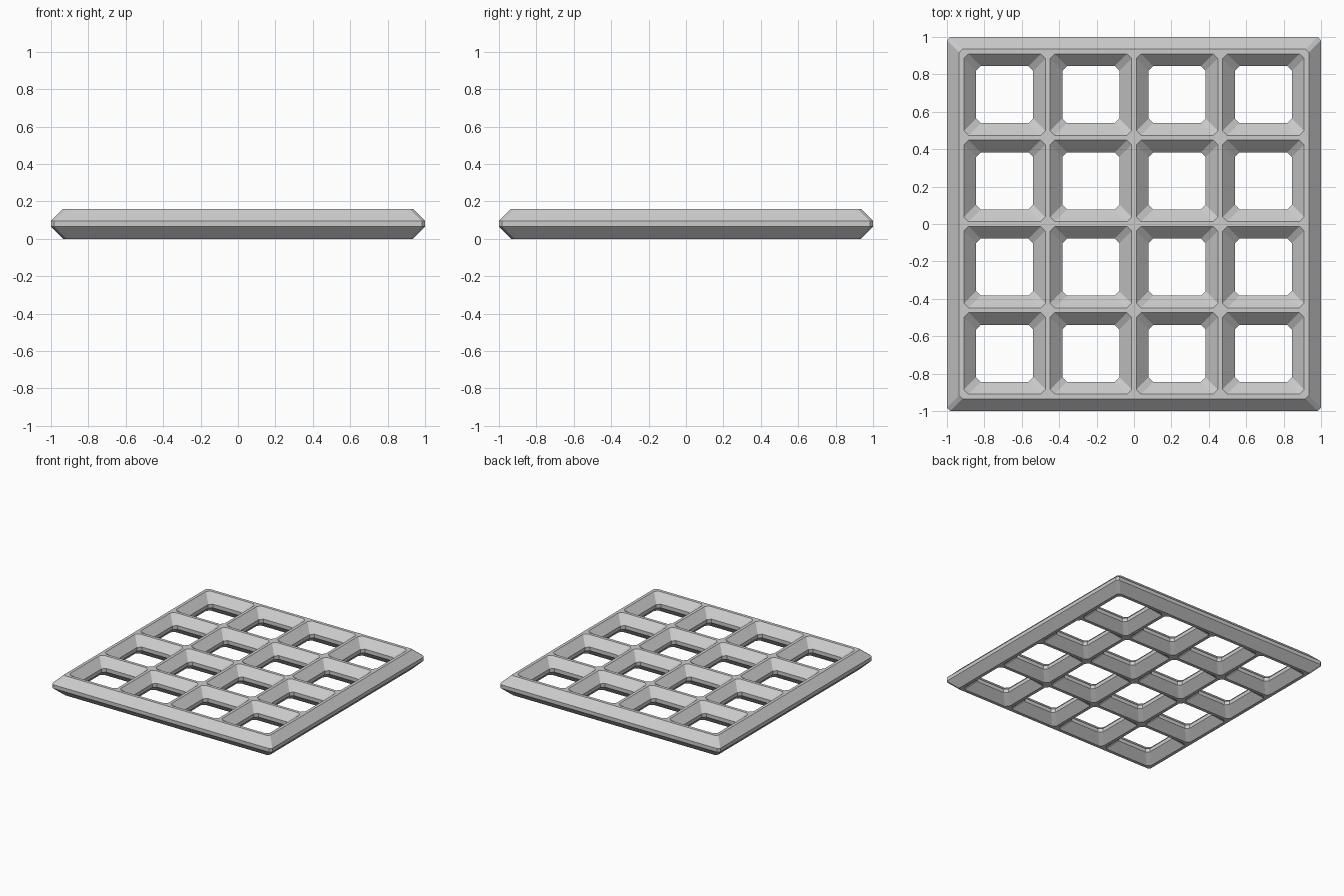
import bpy, bmesh

if "Cube" in bpy.data.objects:
    bpy.data.objects.remove(bpy.data.objects["Cube"])

H = 0.16                      # lattice thickness
PITCH = 0.461                 # spacing of the bar centre lines
WIDE, NARROW = 0.078, 0.0125  # bar half-widths at the middle and at top/bottom
EDGE = 0.9225                 # centre line of the outer bars
# Bevelled diamond section: (half-width, z), bottom to top
SECTION = [(NARROW, 0), (WIDE, 0.065), (WIDE, 0.095), (NARROW, H)]

bm = bmesh.new()
top_edges, bottom_edges = [], []


def chamfered_square(cx, cy, r, c, z):
    pts = [(r, r - c), (r - c, r), (c - r, r), (-r, r - c),
           (-r, c - r), (c - r, -r), (r - c, -r), (r, c - r)]
    return [bm.verts.new((cx + x, cy + y, z)) for x, y in pts]


def wall(cx, cy, radius, sign, chamfer):
    # Stack chamfered squares following the bar section and skin them
    loops = [chamfered_square(cx, cy, radius + sign * w, chamfer, z) for w, z in SECTION]
    for a, b in zip(loops, loops[1:]):
        for i in range(8):
            j = (i + 1) % 8
            bm.faces.new((a[i], a[j], b[j], b[i]))
    for loop, store in ((loops[0], bottom_edges), (loops[-1], top_edges)):
        for i in range(8):
            store.append(bm.edges.get((loop[i], loop[(i + 1) % 8])))


# Outer rim
wall(0, 0, EDGE, 1, 0.018)

# Sixteen openings
for ix in range(4):
    for iy in range(4):
        wall((ix - 1.5) * PITCH, (iy - 1.5) * PITCH, PITCH / 2, -1, 0.025)

# Flat top and bottom lands between the openings
for edges, up in ((top_edges, 1), (bottom_edges, -1)):
    bmesh.ops.triangle_fill(bm, use_beauty=True, use_dissolve=False,
                            edges=edges, normal=(0, 0, up))

bmesh.ops.recalc_face_normals(bm, faces=bm.faces[:])
mesh = bpy.data.meshes.new("lattice_panel")
bm.to_mesh(mesh)
bm.free()
panel = bpy.data.objects.new("lattice_panel", mesh)
bpy.context.collection.objects.link(panel)
